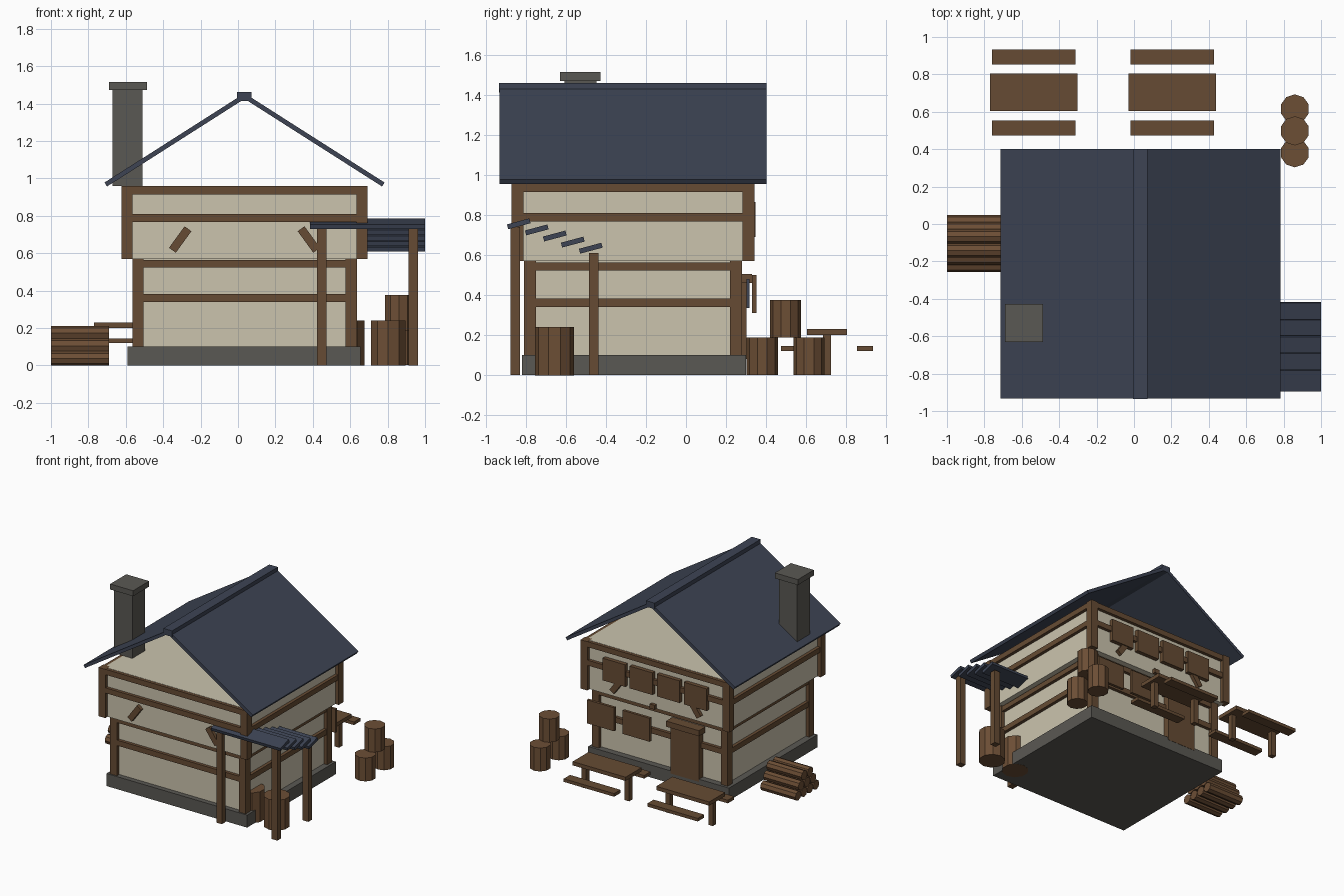
import bpy, bmesh, math
from mathutils import Matrix, Vector

if "Cube" in bpy.data.objects:
    bpy.data.objects.remove(bpy.data.objects["Cube"])


def srgb(r, g, b):
    f = lambda c: (c / 255 / 12.92) if c / 255 <= 0.04045 else ((c / 255 + 0.055) / 1.055) ** 2.4
    return (f(r), f(g), f(b), 1.0)


def material(name, rgb):
    m = bpy.data.materials.new(name)
    m.diffuse_color = srgb(*rgb)
    m.use_nodes = True
    m.node_tree.nodes["Principled BSDF"].inputs["Base Color"].default_value = m.diffuse_color
    return m


PLASTER = material("cream plaster", (203, 196, 174))
TIMBER = material("brown timber", (102, 75, 51))
LOGWOOD = material("log wood", (108, 78, 53))
STONE = material("grey stone", (90, 88, 83))
SLATE = material("blue slate", (61, 68, 84))

CX, CY = 0.035, -0.265  # centre of the house


def finish(name, bm, mat):
    me = bpy.data.meshes.new(name)
    bm.to_mesh(me)
    bm.free()
    me.materials.append(mat)
    ob = bpy.data.objects.new(name, me)
    bpy.context.collection.objects.link(ob)
    return ob


def box(name, x, y, z, mat):
    """Box from (min, max) ranges."""
    c = Vector((sum(x) / 2, sum(y) / 2, sum(z) / 2))
    return turned_box(name, c, (x[1] - x[0], y[1] - y[0], z[1] - z[0]), 0, 'X', mat)


def turned_box(name, centre, size, degrees, axis, mat):
    bm = bmesh.new()
    m = (Matrix.Translation(centre) @ Matrix.Rotation(math.radians(degrees), 4, axis)
         @ Matrix.Diagonal((*size, 1)))
    bmesh.ops.create_cube(bm, size=1, matrix=m)
    return finish(name, bm, mat)


def cylinder(name, centre, r, length, sides, mat, along_x=False):
    bm = bmesh.new()
    m = Matrix.Translation(centre)
    if along_x:
        m = m @ Matrix.Rotation(math.pi / 2, 4, 'Y')
    bmesh.ops.create_cone(bm, cap_ends=True, segments=sides, radius1=r, radius2=r,
                          depth=length, matrix=m)
    return finish(name, bm, mat)


def storey(name, hx, hy, z0, z1, beams):
    """Plaster box with corner posts and horizontal beams on all four sides."""
    w, inset = 0.06, 0.03
    box(name + "_wall", (CX - hx + inset, CX + hx - inset),
        (CY - hy + inset, CY + hy - inset), (z0, z1), PLASTER)
    for sx in (-1, 1):
        for sy in (-1, 1):
            px, py = CX + sx * (hx - w / 2), CY + sy * (hy - w / 2)
            box(name + "_corner_post", (px - w / 2, px + w / 2),
                (py - w / 2, py + w / 2), (z0, z1), TIMBER)
    t = 0.025
    for zb, zt in beams:
        for s in (-1, 1):
            yb, xb = CY + s * (hy - 0.005 - t), CX + s * (hx - 0.005 - t)
            box(name + "_beam", (CX - hx + w, CX + hx - w), (yb - t, yb + t), (zb, zt), TIMBER)
            box(name + "_side_beam", (xb - t, xb + t), (CY - hy + w, CY + hy - w), (zb, zt), TIMBER)


# House body
box("stone_base", (-0.59, 0.655), (-0.82, 0.30), (0, 0.10), STONE)
storey("ground_floor", 0.60, 0.545, 0.10, 0.57, [(0.34, 0.383), (0.523, 0.563)])
storey("upper_floor", 0.658, 0.608, 0.57, 0.96, [(0.768, 0.81), (0.915, 0.958)])

# Diagonal braces, front and back
for y in (-0.85, 0.32):
    for s in (-1, 1):
        turned_box("diagonal_brace", (CX + s * 0.344, y, 0.673), (0.142, 0.04, 0.045),
                   s * 54, 'Y', TIMBER)

# Roof: two thin slabs, open gables, ridge cap
for s in (-1, 1):
    turned_box("roof_slab", (CX + s * 0.371, -0.266, 1.2035), (0.88, 1.335, 0.025),
               s * 32.5, 'Y', SLATE)
box("ridge_cap", (-0.005, 0.072), (-0.935, 0.402), (1.413, 1.461), SLATE)

# Chimney
box("chimney_shaft", (-0.67, -0.51), (-0.607, -0.447), (0.96, 1.472), STONE)
box("chimney_cap", (-0.69, -0.487), (-0.63, -0.427), (1.472, 1.516), STONE)

# Side awning on posts
for i in range(5):
    turned_box("awning_slat", (0.693, -0.836 + 0.09 * i, 0.757 - 0.0305 * i),
               (0.614, 0.116, 0.025), 15, 'X', SLATE)
for x, y, h in ((0.447, -0.853, 0.74), (0.937, -0.853, 0.74), (0.937, -0.461, 0.61)):
    box("awning_post", (x - 0.025, x + 0.025), (y - 0.024, y + 0.024), (0, h), TIMBER)

# Barrels under the awning
for x in (0.803, 0.582):
    cylinder("barrel", (x, -0.658, 0.12), 0.098, 0.242, 10, LOGWOOD)

# Stacked barrels at the back corner
for y, z in ((0.381, 0.095), (0.615, 0.095), (0.498, 0.2825)):
    cylinder("stacked_barrel", (0.86, y, z), 0.078, 0.187, 10, LOGWOOD)

# Firewood pile on the left
r = 0.038
for row, count in enumerate((4, 3, 2)):
    for i in range(count):
        y = -0.104 + (i - (count - 1) / 2) * 2 * r
        cylinder("firewood_log", (-0.845, y, r + row * 0.067), r, 0.31, 8, LOGWOOD, True)

# Tables with benches behind the house
for x in (-0.535, 0.205):
    box("table_top", (x - 0.234, x + 0.234), (0.604, 0.805), (0.20, 0.23), TIMBER)
    for s in (-1, 1):
        lx = x + s * 0.19
        box("table_leg", (lx - 0.02, lx + 0.02), (0.685, 0.725), (0, 0.20), TIMBER)
        by = 0.704 + s * 0.19
        box("bench", (x - 0.223, x + 0.223), (by - 0.04, by + 0.04), (0.12, 0.145), TIMBER)

# Upper windows: shutters on the back wall
for i in range(4):
    x = CX + (i - 1.5) * 0.24
    box("upper_shutter", (x - 0.1, x + 0.1), (0.315, 0.347), (0.69, 0.867), TIMBER)

# Lower windows: shutter standing off the wall with a pane behind it
for x in (0.195, 0.51):
    box("lower_shutter", (x - 0.12, x + 0.12), (0.33, 0.352), (0.312, 0.50), TIMBER)
    box("window_pane", (x - 0.095, x + 0.095), (0.302, 0.317), (0.335, 0.482), SLATE)

# Door, lintel and small lamp block
box("door", (-0.325, -0.075), (0.245, 0.302), (0.08, 0.48), TIMBER)
box("door_lintel", (-0.345, -0.055), (0.245, 0.33), (0.46, 0.505), TIMBER)
box("lamp_block", (0.04, 0.085), (0.295, 0.338), (0.572, 0.607), TIMBER)
